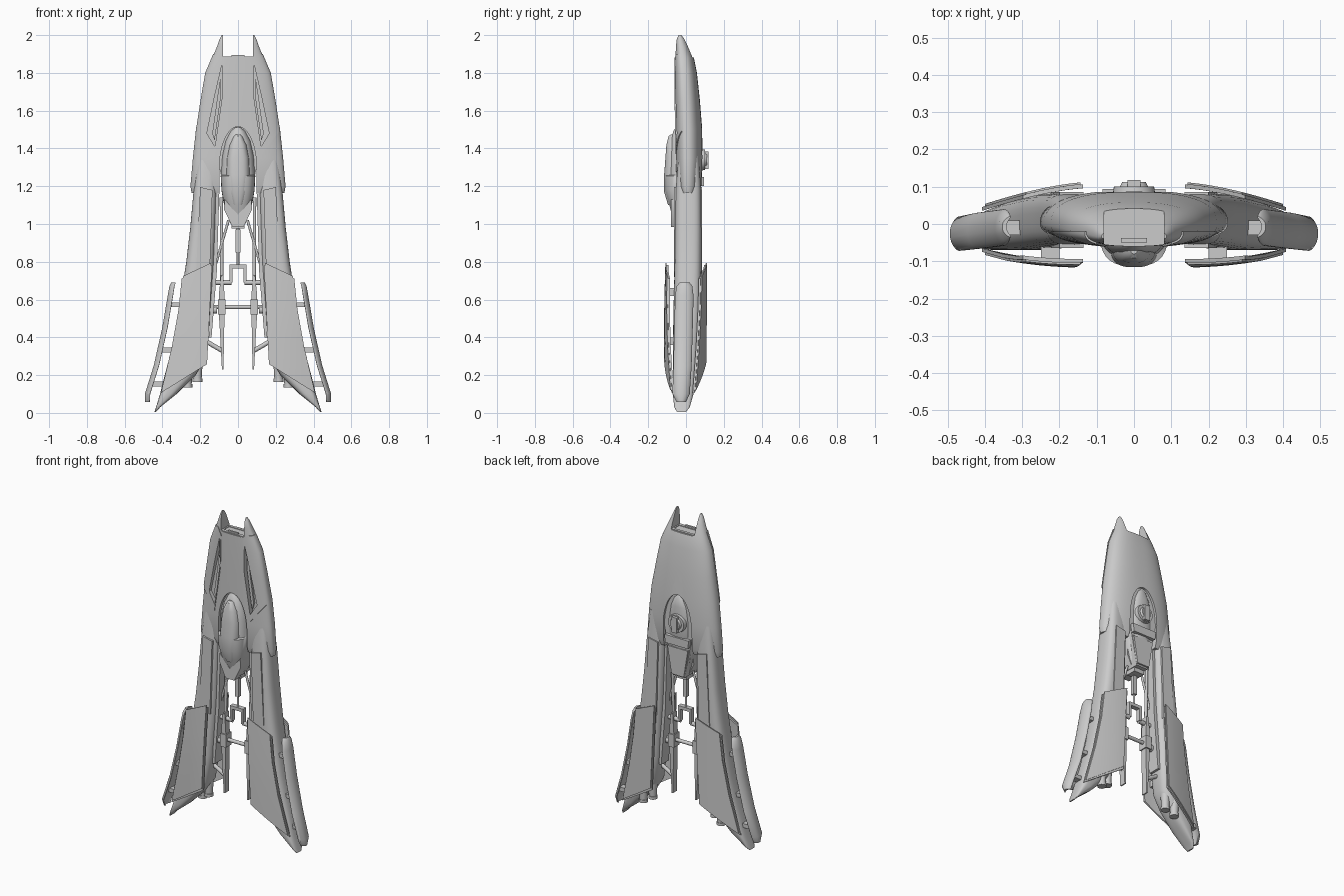
import bpy, bmesh, math
from mathutils import Vector

if "Cube" in bpy.data.objects:
    bpy.data.objects.remove(bpy.data.objects["Cube"])

GREY = (0.6, 0.6, 0.6, 1)
metal = bpy.data.materials.new("hull grey")
metal.use_nodes = True
metal.diffuse_color = GREY
metal.node_tree.nodes["Principled BSDF"].inputs["Base Color"].default_value = GREY


def smooth(ob):
    bpy.ops.object.select_all(action='DESELECT')
    bpy.context.view_layer.objects.active = ob
    ob.select_set(True)
    bpy.ops.object.shade_smooth_by_angle(angle=math.radians(35))


def finish(name, bm, mirror=False):
    bmesh.ops.recalc_face_normals(bm, faces=bm.faces)
    mesh = bpy.data.meshes.new(name)
    bm.to_mesh(mesh)
    bm.free()
    mesh.materials.append(metal)
    ob = bpy.data.objects.new(name, mesh)
    bpy.context.collection.objects.link(ob)
    smooth(ob)
    if mirror:
        ob.modifiers.new("Mirror", 'MIRROR').use_mirror_merge = False
    return ob


def loft(name, rings, mid=0.5, power=2.5, n=32, bow=0, mirror=False):
    """Skin rounded sections (z, x0, x1, y_front, y_back); bow curls the y ends inward."""
    bm = bmesh.new()
    loops = []
    for z, x0, x1, yf, yb in rings:
        cy = yf + (yb - yf) * mid
        loop = []
        for i in range(n):
            a = math.tau * (i + 0.5) / n
            c = math.copysign(abs(math.cos(a)) ** (2 / power), math.cos(a))
            s = math.copysign(abs(math.sin(a)) ** (2 / power), math.sin(a))
            depth = yb - cy if s > 0 else cy - yf
            x = (x0 + x1) / 2 + c * (x1 - x0) / 2 - bow * s * s
            loop.append(bm.verts.new((x, cy + s * depth, z)))
        loops.append(loop)
    for a, b in zip(loops, loops[1:]):
        for i in range(n):
            j = (i + 1) % n
            bm.faces.new((a[i], a[j], b[j], b[i]))
    bm.faces.new(loops[0])
    bm.faces.new(loops[-1])
    return finish(name, bm, mirror)


def prism(name, outline, y0, y1, mirror=False):
    """Extrude an x-z outline through y."""
    bm = bmesh.new()
    face = bm.faces.new([bm.verts.new((x, y0, z)) for x, z in outline])
    new = bmesh.ops.extrude_face_region(bm, geom=[face])["geom"]
    bmesh.ops.translate(bm, vec=(0, y1 - y0, 0),
                        verts=[v for v in new if isinstance(v, bmesh.types.BMVert)])
    return finish(name, bm, mirror)


def box(name, x0, x1, y0, y1, z0, z1, mirror=False):
    return prism(name, [(x0, z0), (x1, z0), (x1, z1), (x0, z1)], y0, y1, mirror)


def rod(name, p, q, r, r2=None, mirror=False, n=16):
    p, q = Vector(p), Vector(q)
    bm = bmesh.new()
    bmesh.ops.create_cone(bm, cap_ends=True, segments=n, radius1=r,
                          radius2=r if r2 is None else r2, depth=(q - p).length)
    turn = (q - p).to_track_quat('Z', 'Y').to_matrix().to_4x4()
    bmesh.ops.transform(bm, matrix=turn, verts=bm.verts)
    bmesh.ops.translate(bm, vec=(p + q) / 2, verts=bm.verts)
    return finish(name, bm, mirror)


def sheet(name, inner, outer, surface, thick, cols=8):
    """Curved armour sheet between two x-z edges, with y given by surface(x, z)."""
    bm = bmesh.new()
    layers = []
    for off in (-thick / 2, thick / 2):
        rows = []
        for a, b in zip(inner, outer):
            row = []
            for i in range(cols + 1):
                x, z = Vector(a).lerp(Vector(b), i / cols)
                row.append(bm.verts.new((x, surface(x, z) + off, z)))
            rows.append(row)
        for r, s in zip(rows, rows[1:]):
            for i in range(cols):
                bm.faces.new((r[i], r[i + 1], s[i + 1], s[i]))
        layers.append(rows)
    rims = [r[0] + [w[-1] for w in r[1:]] + r[-1][-2::-1] + [w[0] for w in r[-2:0:-1]]
            for r in layers]
    for i in range(len(rims[0])):
        j = (i + 1) % len(rims[0])
        bm.faces.new((rims[0][i], rims[0][j], rims[1][j], rims[1][i]))
    return finish(name, bm, True)


def cut(target, cutter, operation='DIFFERENCE'):
    mod = target.modifiers.new("Cut", 'BOOLEAN')
    mod.operation, mod.object, mod.solver = operation, cutter, 'EXACT'
    cutter.hide_render = True
    bpy.context.view_layer.objects.active = target
    bpy.ops.object.modifier_apply(modifier=mod.name)
    bpy.data.objects.remove(cutter)
    smooth(target)


def arch(half, top, foot):
    """Half-round arch outline standing on the foot points."""
    return foot + [(half * math.cos(a), 1.3 + (top - 1.3) * math.sin(a))
                   for a in (math.pi * i / 20 for i in range(21))]


# Main hull running up into two prongs, with an arch for the pod
hull_rings = [(1.165, .246, -.04, .072), (1.2, .252, -.052, .084), (1.35, .239, -.056, .09),
              (1.5, .223, -.057, .086), (1.65, .197, -.059, .074), (1.8, .17, -.06, .058),
              (1.88, .136, -.06, .042), (1.94, .111, -.06, .02), (1.98, .097, -.056, .002),
              (2.0, .087, -.046, -.015)]


def hull_loft(name, grow):
    return loft(name, [(z, -w - grow, w + grow, f - grow, b) for z, w, f, b in hull_rings],
                mid=0.4, n=64)


hull = hull_loft("main_hull", 0)
cut(hull, prism("arch_cutter", arch(.098, 1.515, [(-.098, 1.1), (.098, 1.1)]), -.2, .2))

# Raised front cheeks with long troughs
cheeks = hull_loft("front_cheeks", .004)
cut(cheeks, prism("cheek_area", [(.076, 1.86), (.08, 1.66), (.125, 1.37), (.25, 1.53),
                                 (.25, 1.9), (.1, 1.9)], -.2, -.02, mirror=True), 'INTERSECT')
trough = [(.086, 1.84), (.083, 1.68), (.122, 1.41), (.165, 1.48), (.125, 1.67)]
for part in (hull, cheeks):
    cut(part, prism("trough_cutter", trough, -.2, -.028, mirror=True))
    cut(part, box("notch_cutter", -.08, .08, -.2, .2, 1.882, 2.1))
prism("trough_rib", [(.092, 1.78), (.09, 1.68), (.124, 1.44), (.136, 1.48), (.108, 1.68)],
      -.04, -.02, mirror=True)

# Nose intake
intake = box("nose_intake", -.083, .083, -.055, .032, 1.82, 1.886)
cut(intake, box("intake_cutter", -.072, .072, -.035, .015, 1.87, 1.95))
box("intake_latch", -.035, .035, -.05, -.038, 1.87, 1.895)

# Pod body, canopy, collar and chin
prism("pod_collar", arch(.099, 1.516, [(-.04, 1.0), (.04, 1.0), (.085, 1.15)][:2]),
      -.035, .072)
loft("pod_body", [(z, -w, w, f, b) for z, w, f, b in (
    (.995, .034, -.055, .045), (1.05, .06, -.075, .06), (1.12, .078, -.094, .072),
    (1.18, .088, -.113, .08), (1.255, .092, -.113, .084), (1.26, .091, -.092, .085),
    (1.36, .085, -.088, .088), (1.44, .068, -.08, .088), (1.49, .042, -.068, .082),
    (1.512, .016, -.055, .07))], mid=0.5, power=2.8)
loft("pod_canopy", [(z, -w, w, f, 0) for z, w, f in (
    (1.1, .03, -.095), (1.17, .052, -.116), (1.26, .064, -.116), (1.35, .06, -.109),
    (1.42, .046, -.104), (1.465, .024, -.092), (1.475, .012, -.08))], mid=0.6, power=3)
prism("pod_chin", [(-.03, .985), (.03, .985), (.075, 1.08), (.07, 1.13), (0, 1.05),
                   (-.07, 1.13), (-.075, 1.08)], -.08, .03)
rod("rear_hatch_base", (0, .06, 1.34), (0, .1, 1.34), .06, .054, n=32)
rod("rear_hatch", (0, .1, 1.34), (0, .112, 1.34), .038, .032, n=32)
box("rear_latch", -.018, .018, .1, .118, 1.29, 1.385)
prism("rear_band", [(-.078, 1.2), (.078, 1.2), (.084, 1.25), (-.084, 1.25)], .05, .094)
prism("rear_tail", [(-.042, 1.01), (.042, 1.01), (.07, 1.18), (-.07, 1.18)], .03, .083)
box("pod_tail_block", -.035, .035, -.02, .045, .975, 1.03)

# Long side arms sweeping outwards
loft("side_arms", [(1.36, .105, .215, -.04, .068), (1.18, .112, .235, -.055, .08),
                   (.98, .118, .253, -.058, .082), (.8, .125, .274, -.06, .082),
                   (.6, .14, .305, -.065, .08), (.45, .152, .328, -.068, .075),
                   (.28, .175, .367, -.07, .065), (.2, .225, .388, -.07, .055),
                   (.1, .325, .413, -.07, .04), (.03, .412, .434, -.062, .02),
                   (.005, .434, .442, -.048, 0)], power=3.2, mirror=True)
strip = [(.135, 1.18), (.2, 1.195), (.222, .75), (.15, .72)]
prism("arm_front_strip", strip, -.064, -.04, mirror=True)
prism("arm_rear_strip", strip, .06, .086, mirror=True)
prism("arm_inner_rail", [(.098, 1.2), (.12, 1.2), (.155, .4), (.14, .4), (.112, .75)],
      -.03, .045, mirror=True)

# Armour plates in front of and behind each arm
inner = [(.143, .794), (.152, .62), (.161, .44), (.17, .27)]
outer = [(.29, .725), (.307, .56), (.343, .36), (.4, .12)]
low_in = [(x - .006, z - .012) for x, z in inner]
low_out = [(x + .008, z - .014) for x, z in outer]


def front_y(x, z):
    return -.114 + .028 * ((x - .13) / .26) ** 2 + .05 * (z - .4) ** 2


def back_y(x, z):
    return .109 - .055 * (abs(x - .13) / .26) ** 1.5


sheet("front_plate", inner, outer, front_y, .006)
sheet("front_plate_backing", low_in, low_out, lambda x, z: front_y(x, z) + .008, .01)
sheet("rear_plate", inner, outer, back_y, .006)
sheet("rear_plate_backing", low_in, low_out, lambda x, z: back_y(x, z) - .008, .01)
for z in (.62, .36):
    box("plate_mount", .2, .25, -.1, .085, z, z + .04, mirror=True)

# Thin curled outer fins and their brackets
loft("outer_fins", [(.058, .478, .492, -.05, .0), (.1, .474, .494, -.072, .02),
                    (.25, .427, .447, -.067, .03), (.45, .382, .402, -.062, .036),
                    (.62, .353, .373, -.058, .04), (.67, .346, .364, -.05, .034),
                    (.69, .342, .354, -.035, .02)], power=3, bow=.016, mirror=True)
for x, z in ((.3, .56), (.345, .32), (.39, .14)):
    box("fin_bracket", x, x + .07, -.03, .01, z, z + .025, mirror=True)

# Engine nozzles under the arms
for x, y, z in ((.215, .02, .17), (.268, .035, .14)):
    rod("engine_nozzle", (x, y, z), (x, y, z + .1), .022, .028, mirror=True)
    rod("nozzle_lip", (x, y, z - .006), (x, y, z + .012), .026, mirror=True)

# Spars, blades and linkage between the arms
prism("spar_blade", [(.077, .23), (.085, .23), (.095, .42), (.1, .5), (.1, .64),
                     (.09, .73), (.078, .73), (.07, .6)], -.02, .02, mirror=True)
box("blade_clamp", .065, .105, -.028, .028, .52, .6, mirror=True)
rod("cross_bar", (-.15, 0, .56), (.15, 0, .56), .011)
rod("cross_bar_collar", (.11, 0, .545), (.15, 0, .545), .02, mirror=True)
rod("upper_link", (.035, 0, .69), (.15, 0, .69), .013, mirror=True)
box("bracket_leg", .03, .045, -.015, .015, .69, .785, mirror=True)
box("bracket_top", -.045, .045, -.015, .015, .765, .785)
rod("lower_strut", (.085, 0, .33), (.18, 0, .385), .012, mirror=True)
rod("inner_strut", (.088, .01, 1.14), (.086, 0, .7), .009, mirror=True)
rod("brace_strut", (.05, 0, 1.02), (.12, 0, .78), .007, mirror=True)
rod("tail_rod", (0, 0, .78), (0, 0, 1.0), .007)
box("tail_rod_sleeve", -.012, .012, -.012, .012, .85, .97)
